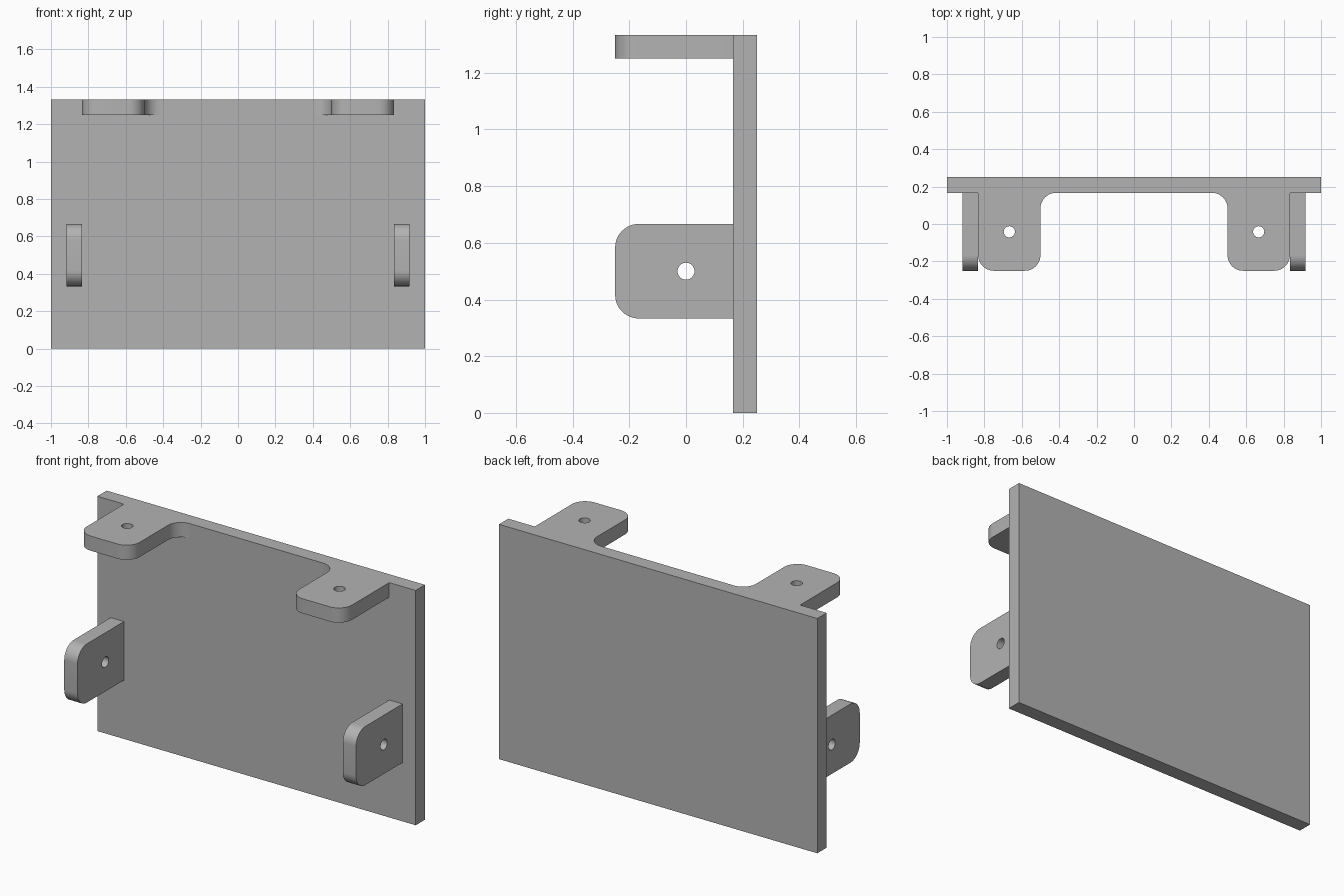
import bpy, bmesh
from math import pi, sin, cos, radians

cube = bpy.data.objects.get("Cube")
if cube:
    bpy.data.objects.remove(cube, do_unlink=True)

grey = bpy.data.materials.new("plain grey")
grey.use_nodes = True
colour = (0.45, 0.45, 0.45, 1)
grey.diffuse_color = colour
grey.node_tree.nodes["Principled BSDF"].inputs["Base Color"].default_value = colour

T = 1 / 12            # sheet thickness, also the corner radius
FRONT, WALL = -0.25, 0.25 - T
HEIGHT = 4 / 3


def arc(cx, cy, r, start, end, steps=12):
    angles = [radians(start + (end - start) * i / steps) for i in range(steps + 1)]
    return [(cx + r * cos(a), cy + r * sin(a)) for a in angles]


def sheet(name, outline, hole, location, rotation=(0, 0, 0)):
    """Extrude an outline with a round screw hole into a sheet."""
    curve = bpy.data.curves.new(name, "CURVE")
    curve.dimensions = "2D"
    curve.fill_mode = "BOTH"
    curve.extrude = T / 2
    for points in (outline, arc(*hole, 0.03, 0, 345, 23)):
        spline = curve.splines.new("POLY")
        spline.points.add(len(points) - 1)
        for p, (x, y) in zip(spline.points, points):
            p.co = (x, y, 0, 1)
        spline.use_cyclic_u = True
    obj = bpy.data.objects.new(name, curve)
    bpy.context.collection.objects.link(obj)
    obj.location, obj.rotation_euler = location, rotation
    select(obj)
    bpy.ops.object.convert(target="MESH")
    obj = bpy.context.object
    finish(obj)
    return obj


def select(obj):
    bpy.ops.object.select_all(action="DESELECT")
    obj.select_set(True)
    bpy.context.view_layer.objects.active = obj


def finish(obj):
    bm = bmesh.new()
    bm.from_mesh(obj.data)
    bmesh.ops.remove_doubles(bm, verts=bm.verts, dist=1e-5)
    bmesh.ops.recalc_face_normals(bm, faces=bm.faces)
    bm.to_mesh(obj.data)
    bm.free()
    obj.data.materials.clear()
    obj.data.materials.append(grey)
    select(obj)
    bpy.ops.object.shade_smooth_by_angle(angle=radians(30))


# Back panel
bpy.ops.mesh.primitive_cube_add(size=1, location=(0, 0.25 - T / 2, HEIGHT / 2))
panel = bpy.context.object
panel.name = "back_panel"
panel.scale = (2, T, HEIGHT)
finish(panel)

# Top tab: rounded front corners and a fillet into the panel on the inner side
inner, outer = 0.5, 0.5 + 4 * T
top_outline = ([(outer, WALL)]
               + arc(outer - T, FRONT + T, T, 0, -90)
               + arc(inner + T, FRONT + T, T, -90, -180)
               + arc(inner - T, WALL - T, T, 0, 90))

# Side tab: upright, profile drawn as depth against height
low, high = 1 / 3, 2 / 3
side_outline = ([(WALL, high)]
                + arc(FRONT + T, high - T, T, 90, 180)
                + arc(FRONT + T, low + T, T, 180, 270)
                + [(WALL, low)])

for side, s in (("left", 1), ("right", -1)):
    sheet(f"{side}_top_tab", [(s * x, y) for x, y in top_outline],
          (s * (inner + outer) / 2, -T / 2), (0, 0, HEIGHT - T / 2))
    sheet(f"{side}_side_tab", side_outline, (0, 0.5),
          (s * (outer + T / 2), 0, 0), (pi / 2, 0, pi / 2))
